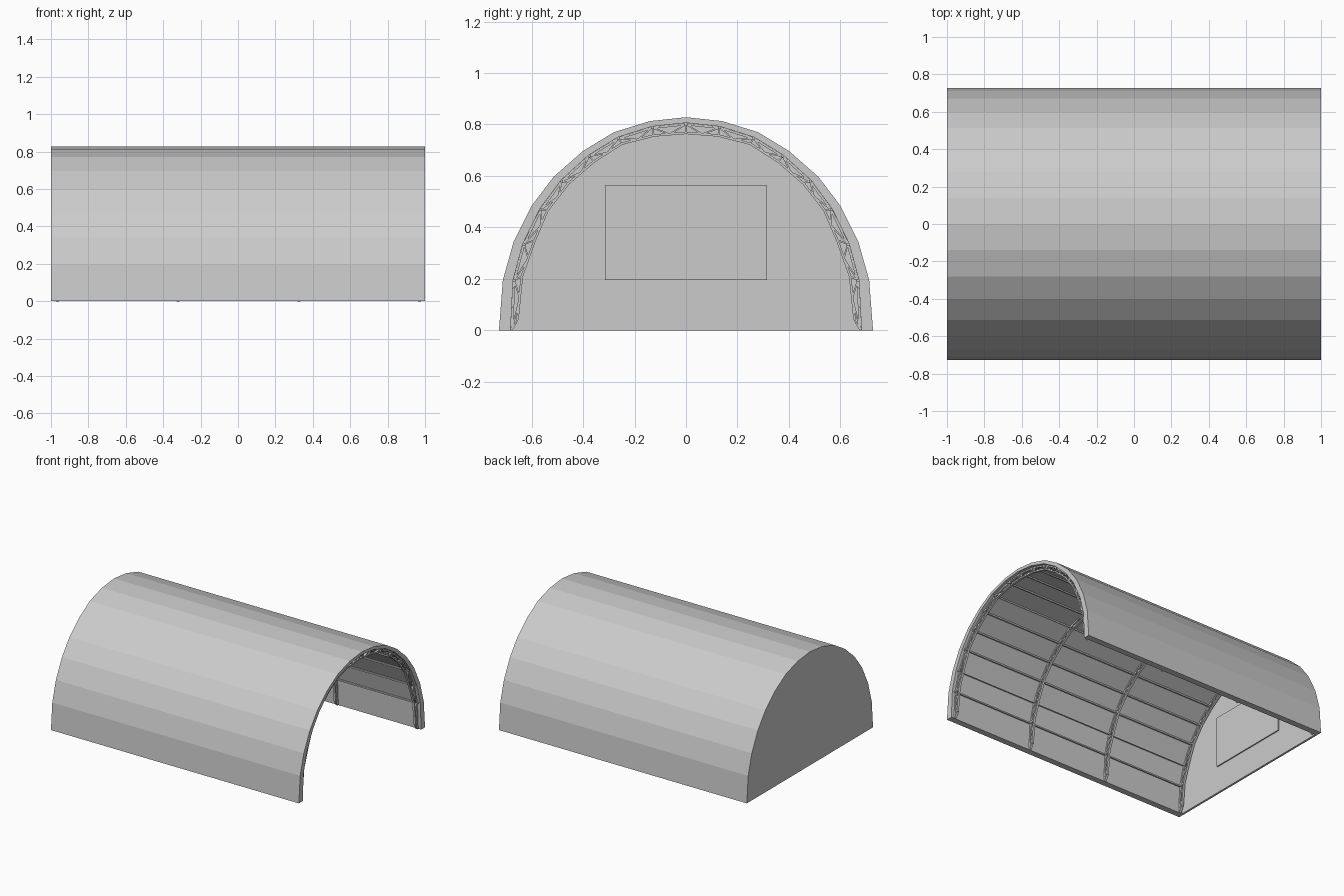
import bpy, bmesh
from mathutils import Vector, Matrix

if "Cube" in bpy.data.objects:
    bpy.data.objects.remove(bpy.data.objects["Cube"])

mat = bpy.data.materials.new("light grey")
mat.diffuse_color = (0.6, 0.6, 0.6, 1)
mat.use_nodes = True
mat.node_tree.nodes["Principled BSDF"].inputs["Base Color"].default_value = mat.diffuse_color

# Half profiles (y, z) from the ground to the ridge
OUTER = [(.727, 0), (.712, .195), (.67, .344), (.6, .484), (.514, .597),
         (.4, .697), (.28, .77), (.14, .813), (0, .828)]
INNER = [(.682, 0), (.672, .195), (.634, .337), (.568, .472), (.486, .583),
         (.379, .68), (.265, .75), (.132, .792), (0, .806)]
CHORD = [(.655, .04), (.638, .21), (.588, .35), (.538, .467), (.456, .572),
         (.358, .656), (.25, .725), (.125, .757), (0, .767)]


def mirrored(half):
    return half + [(-y, z) for y, z in reversed(half[:-1])]


def finish(name, bm):
    bmesh.ops.recalc_face_normals(bm, faces=bm.faces)
    me = bpy.data.meshes.new(name)
    bm.to_mesh(me)
    bm.free()
    me.materials.append(mat)
    ob = bpy.data.objects.new(name, me)
    bpy.context.collection.objects.link(ob)
    return ob


def bar(bm, a, b, w, d):
    """Rectangular bar from a to b, w wide along x (or y) and d deep."""
    a, b = Vector(a), Vector(b)
    t = (b - a).normalized()
    side = Vector((1, 0, 0)) if abs(t.x) < .9 else Vector((0, 1, 0))
    up = t.cross(side).normalized()
    m = Matrix((side * w, up * d, t * (b - a).length)).transposed().to_4x4()
    m.translation = (a + b) / 2
    bmesh.ops.create_cube(bm, size=1, matrix=m)


# Arched shell with closed back end
outer, inner = mirrored(OUTER), mirrored(INNER)
WALL = -.985
bm = bmesh.new()
o0, o1, i0, i1 = [[bm.verts.new((x, y, z)) for y, z in prof] for prof, x in
                  ((outer, -1), (outer, 1), (inner, WALL), (inner, 1))]
for k in range(len(outer) - 1):
    for p, q in ((o0, o1), (i0, i1), (o1, i1)):
        bm.faces.new((p[k], p[k + 1], q[k + 1], q[k]))
bm.faces.new(o0)
bm.faces.new(i0)
for e in (0, -1):
    bm.faces.new((o0[e], o1[e], i1[e], i0[e]))
bm.faces.new((o0[0], i0[0], i0[-1], o0[-1]))
finish("arched_shell_and_back_wall", bm)

# Raised panel on the inside of the back wall
bm = bmesh.new()
bmesh.ops.create_cube(bm, size=1, matrix=Matrix.Translation((WALL + .004, 0, .38))
                      @ Matrix.Diagonal((.009, .63, .37, 1)))
finish("wall_panel", bm)

# Arched lattice trusses
top = [(y * .993, z * .994) for y, z in inner]
low = mirrored(CHORD)
for n, x in enumerate((-.965, -.32, .325, .97)):
    bm = bmesh.new()

    def member(a, b, d):
        bar(bm, (x, *a), (x, *b), .016, d)

    for k in range(len(top) - 1):
        member(top[k], top[k + 1], .009)
        member(low[k], low[k + 1], .009)
        mid = ((low[k][0] + low[k + 1][0]) / 2, (low[k][1] + low[k + 1][1]) / 2)
        member(top[k], mid, .006)
        member(mid, top[k + 1], .006)
    for a, b in zip(top, low):
        member(a, b, .006)
    finish(f"arch_truss_{n + 1}", bm)

# Lengthwise purlins under each fold of the roof
bm = bmesh.new()
for y, z in inner[1:-1]:
    bar(bm, (WALL, y * .993, z * .994), (.985, y * .993, z * .994), .01, .01)
finish("purlins", bm)
